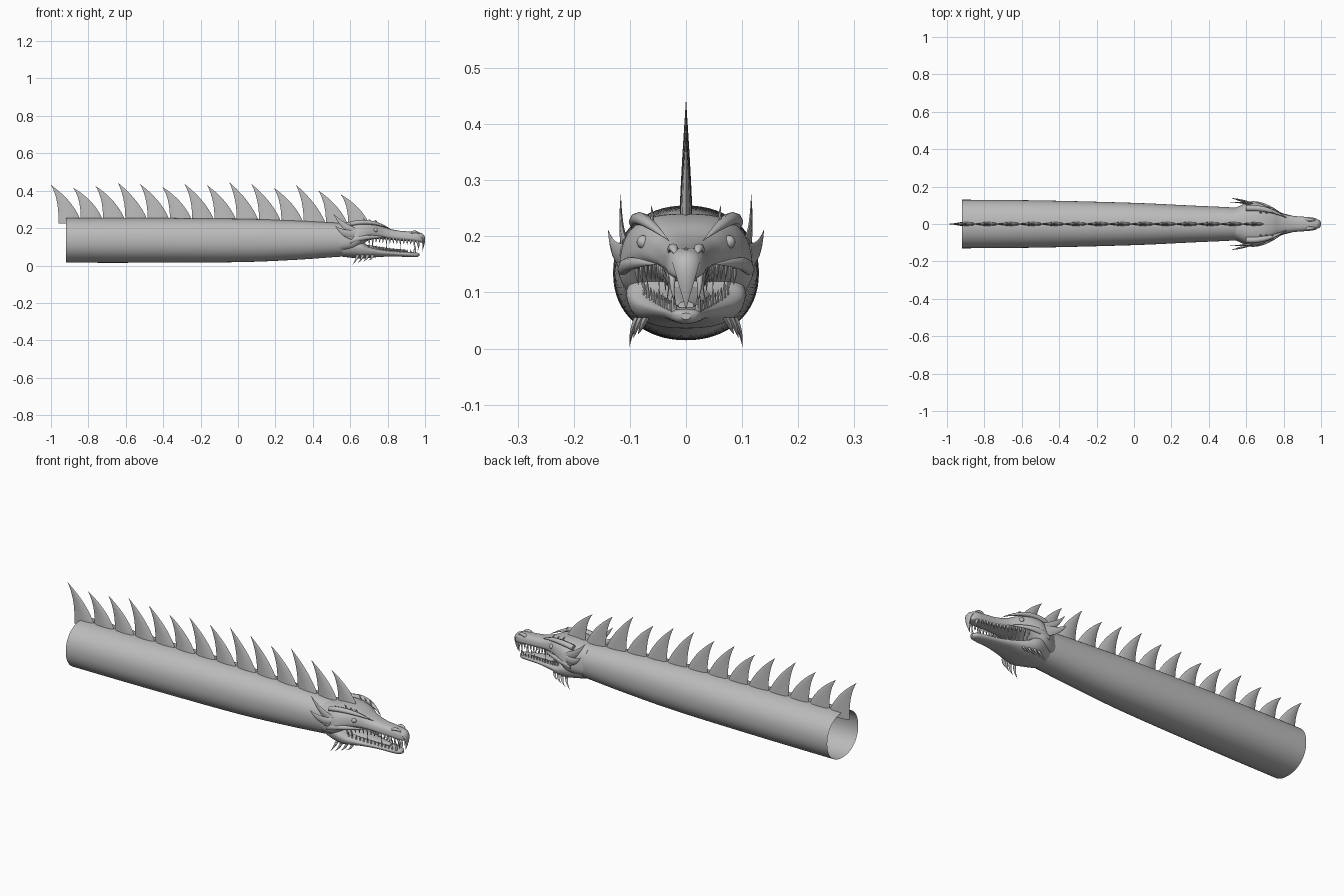
import bpy, bmesh
from math import sin, cos, pi
from mathutils import Vector

if "Cube" in bpy.data.objects:
    bpy.data.objects.remove(bpy.data.objects["Cube"])

GREY = (0.5, 0.5, 0.5, 1)
mat = bpy.data.materials.new("scale grey")
mat.use_nodes = True
mat.diffuse_color = GREY
mat.node_tree.nodes["Principled BSDF"].inputs["Base Color"].default_value = GREY


def build(name, rings, start_cap=True, end_cap=True, angle=0.7):
    """Skin a list of rings of points into one smooth object."""
    bm = bmesh.new()
    loops = [[bm.verts.new(p) for p in ring] for ring in rings]
    n = len(loops[0])
    for a, b in zip(loops, loops[1:]):
        for i in range(n):
            j = (i + 1) % n
            bm.faces.new((a[i], a[j], b[j], b[i]))
    if start_cap:
        bm.faces.new(loops[0][::-1])
    if end_cap:
        bm.faces.new(loops[-1])
    bmesh.ops.recalc_face_normals(bm, faces=bm.faces)
    mesh = bpy.data.meshes.new(name)
    bm.to_mesh(mesh)
    bm.free()
    mesh.materials.append(mat)
    obj = bpy.data.objects.new(name, mesh)
    bpy.context.collection.objects.link(obj)
    bpy.ops.object.select_all(action='DESELECT')
    obj.select_set(True)
    bpy.context.view_layer.objects.active = obj
    bpy.ops.object.shade_smooth_by_angle(angle=angle)
    return obj


def smooth_rows(rows, steps=6):
    """Catmull-Rom interpolation of (x, half width, top, bottom) rows."""
    pts = [Vector(r) for r in rows]
    pts = [pts[0]] + pts + [pts[-1]]
    out = []
    for a, b, c, d in zip(pts, pts[1:], pts[2:], pts[3:]):
        for k in range(steps):
            t = k / steps
            out.append(b + (c - a) * t / 2 + (a * 2 - b * 5 + c * 4 - d) * t * t / 2
                       + (b * 3 - a - c * 3 + d) * t ** 3 / 2)
    return out + [pts[-1]]


def loft(name, rows, power=2, taper=0, sides=48, **caps):
    """Rounded-box sections along x; taper widens the lower half."""
    rings = []
    for x, w, top, low in smooth_rows(rows):
        ring = []
        for i in range(sides):
            c, s = cos(2 * pi * i / sides), sin(2 * pi * i / sides)
            u = abs(c) ** (2 / power) * (1 if c > 0 else -1)
            v = abs(s) ** (2 / power) * (1 if s > 0 else -1)
            ring.append((x, w * u * (1 - taper * v), (top + low) / 2 + v * (top - low) / 2))
        rings.append(ring)
    return build(name, rings, **caps)


def spike(name, base, bend, tip, wide, thick, sides=8, steps=8, fall=1.2):
    """Curved blade that tapers to a point; wide and thick are half-axis vectors."""
    base, bend, tip, wide, thick = map(Vector, (base, bend, tip, wide, thick))
    rings = []
    for k in range(steps + 1):
        t = k / steps
        mid = base * (1 - t) ** 2 + bend * 2 * t * (1 - t) + tip * t * t
        s = max(1 - t ** fall, 0.01)
        rings.append([mid + (wide * cos(2 * pi * i / sides) + thick * sin(2 * pi * i / sides)) * s
                      for i in range(sides)])
    return build(name, rings, angle=1.0)


def at(rows, x):
    """Linear lookup of a row at position x."""
    for a, b in zip(rows, rows[1:]):
        if a[0] <= x <= b[0]:
            return Vector(a).lerp(Vector(b), (x - a[0]) / (b[0] - a[0]))
    return Vector(rows[-1])


# Body: a long tube, open at the tail end
body = [(-0.92, 0.13, 0.255, 0.015), (-0.5, 0.126, 0.254, 0.015), (0, 0.113, 0.25, 0.018),
        (0.3, 0.099, 0.24, 0.03), (0.5, 0.09, 0.23, 0.044), (0.66, 0.08, 0.22, 0.055)]
loft("body", body, power=2.15, sides=64, start_cap=False)

# Skull with upper jaw, then lower jaw
skull = [(0.54, 0.084, 0.224, 0.07), (0.6, 0.11, 0.234, 0.075), (0.64, 0.117, 0.24, 0.09),
         (0.69, 0.102, 0.238, 0.13), (0.74, 0.078, 0.226, 0.142), (0.79, 0.055, 0.203, 0.14),
         (0.85, 0.043, 0.188, 0.134), (0.91, 0.038, 0.182, 0.13), (0.96, 0.033, 0.178, 0.125),
         (0.985, 0.021, 0.168, 0.124), (0.995, 0.006, 0.15, 0.134)]
loft("skull", skull, power=2.8, taper=0.1)
jaw = [(0.56, 0.075, 0.14, 0.047), (0.62, 0.1, 0.142, 0.04), (0.66, 0.104, 0.13, 0.036),
       (0.7, 0.092, 0.105, 0.04), (0.76, 0.068, 0.088, 0.046), (0.84, 0.045, 0.077, 0.048),
       (0.92, 0.032, 0.072, 0.045), (0.955, 0.023, 0.07, 0.045), (0.97, 0.008, 0.063, 0.052)]
loft("lower_jaw", jaw, power=2.5, taper=-0.12)
loft("tongue", [(0.64, 0.05, 0.12, 0.09), (0.78, 0.035, 0.096, 0.08), (0.9, 0.014, 0.084, 0.07)])

# Back fins, swept toward the tail
heights = (0.43, 0.415, 0.425, 0.443, 0.435, 0.42, 0.435, 0.43,
           0.445, 0.435, 0.415, 0.43, 0.4, 0.38)
for i, top in enumerate(heights):
    x = -1 + i * 0.1192
    z = at(body, max(x + 0.1, -0.92))[2] - 0.03
    spike("back_fin", (x + 0.102, 0, z), (x + 0.085, 0, z + 0.12), (x, 0, top),
          (0.062, 0, 0), (0, 0.012, 0), steps=12)

# Hooked beak at the snout tip
spike("beak", (0.955, 0, 0.165), (1.012, 0, 0.16), (0.983, 0, 0.07),
      (0, 0.027, 0), (0.012, 0, 0.012), steps=12, fall=2)

for s in (1, -1):
    # Brow ridge, eye, nostril and cheek ridge
    spike("brow_ridge", (0.6, s * 0.085, 0.222), (0.72, s * 0.092, 0.25), (0.82, s * 0.03, 0.192),
          (0, 0.016, 0), (0, 0, 0.013), steps=12, fall=2.5)
    bpy.ops.mesh.primitive_uv_sphere_add(segments=16, ring_count=10, radius=0.012,
                                         location=(0.735, s * 0.076, 0.19))
    bpy.context.object.name = "eye"
    bpy.context.object.data.materials.append(mat)
    bpy.ops.object.shade_smooth()
    spike("nostril", (0.92, s * 0.022, 0.17), (0.95, s * 0.026, 0.192), (0.975, s * 0.018, 0.165),
          (0, 0.01, 0), (0, 0, 0.008), fall=3)
    spike("cheek_ridge", (0.6, s * 0.105, 0.13), (0.68, s * 0.128, 0.16), (0.8, s * 0.05, 0.15),
          (0, 0.012, 0), (0, 0, 0.015), steps=12, fall=2.5)

    # Ears: a tall blade, a broad leaf and a short lower spine
    spike("ear_blade", (0.62, s * 0.108, 0.18), (0.56, s * 0.118, 0.21), (0.51, s * 0.116, 0.277),
          (0.018, 0, 0.018), (0, 0.007, 0))
    spike("ear_leaf", (0.625, s * 0.11, 0.165), (0.56, s * 0.13, 0.165), (0.52, s * 0.139, 0.212),
          (0.008, 0, 0.022), (0, 0.008, 0), fall=1.8)
    spike("ear_spine", (0.62, s * 0.11, 0.15), (0.58, s * 0.124, 0.15), (0.56, s * 0.126, 0.17),
          (0, 0, 0.014), (0, 0.006, 0))

    # Small crown spines and chin spines
    for k in range(3):
        x = 0.68 + k * 0.03
        spike("crown_spine", (x, s * 0.06, 0.225), (x, s * 0.06, 0.245),
              (x - 0.015, s * 0.062, 0.255 - k * 0.006), (0.006, 0, 0), (0, 0.004, 0), sides=6)
    for k in range(4):
        x = 0.64 + k * 0.027
        y = at(jaw, x)[1] * 0.85
        spike("chin_spine", (x, s * y, 0.055), (x - 0.005, s * (y + 0.012), 0.03),
              (x - 0.03, s * (y + 0.014), 0.002 + k * 0.008), (0.009, 0, 0), (0, 0.007, 0), sides=6)

    # Tooth rows along both jaws, with long fangs in front
    for k in range(14):
        x = 0.7 + k * 0.0185
        long = 0.034 if k % 4 == 1 else 0.02
        up, lo = at(skull, x), at(jaw, x)
        yu, yl = s * up[1] * 0.9, s * lo[1] * 0.8
        spike("upper_tooth", (x, yu, up[3] + 0.01), (x + 0.003, yu, up[3] - 0.01),
              (x, yu * 0.97, up[3] - long), (0.006, 0, 0), (0, 0.004, 0), sides=6, steps=4)
        spike("lower_tooth", (x, yl, lo[2] - 0.01), (x + 0.003, yl, lo[2] + 0.01),
              (x, yl * 1.03, lo[2] + long * 0.8), (0.005, 0, 0), (0, 0.004, 0), sides=6, steps=4)
    spike("upper_fang", (0.955, s * 0.024, 0.135), (0.972, s * 0.026, 0.11), (0.96, s * 0.02, 0.078),
          (0.009, 0, 0), (0, 0.007, 0))
    spike("lower_fang", (0.94, s * 0.02, 0.06), (0.952, s * 0.024, 0.09), (0.945, s * 0.022, 0.112),
          (0.008, 0, 0), (0, 0.006, 0))
